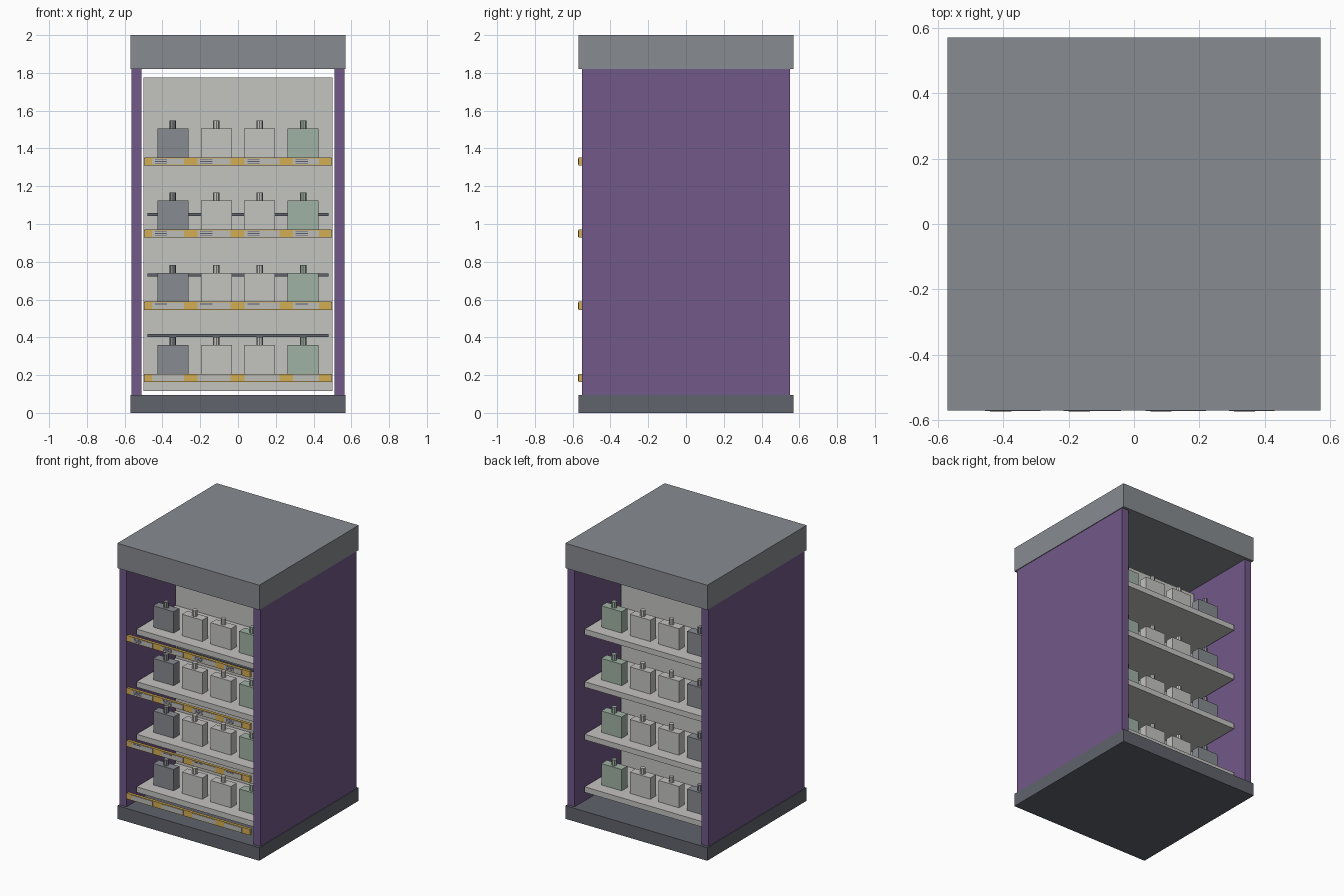
import bpy
import bmesh
from mathutils import Matrix, Vector

cube = bpy.data.objects.get("Cube")
if cube:
    bpy.data.objects.remove(cube, do_unlink=True)


def material(name, rgb):
    lin = [((c / 255 + 0.055) / 1.055) ** 2.4 for c in rgb] + [1]
    m = bpy.data.materials.new(name)
    m.use_nodes = True
    m.diffuse_color = lin
    m.node_tree.nodes["Principled BSDF"].inputs["Base Color"].default_value = lin
    return m


SLATE = material("slate grey", (135, 139, 144))
DARK = material("dark slate", (96, 99, 108))
PURPLE = material("purple", (114, 88, 138))
PALE = material("pale grey", (196, 195, 192))
GREEN = material("sage green", (160, 178, 164))
YELLOW = material("amber", (212, 174, 84))
LABEL = material("label grey", (188, 188, 184))
INK = material("ink", (88, 90, 112))


def add_box(bm, x, y, z):
    """Add a box given its (low, high) range on each axis."""
    size = Vector([r[1] - r[0] for r in (x, y, z)])
    mid = Vector([(r[0] + r[1]) / 2 for r in (x, y, z)])
    bmesh.ops.create_cube(bm, size=1, matrix=Matrix.Translation(mid) @ Matrix.Diagonal(size).to_4x4())


def finish(bm, name, mat):
    mesh = bpy.data.meshes.new(name)
    bm.to_mesh(mesh)
    bm.free()
    mesh.materials.append(mat)
    obj = bpy.data.objects.new(name, mesh)
    bpy.context.collection.objects.link(obj)
    return obj


def box(name, mat, x, y, z):
    bm = bmesh.new()
    add_box(bm, x, y, z)
    return finish(bm, name, mat)


def bottle(name, mat, x, y, z):
    """Flat rectangular bottle with a narrow neck."""
    bm = bmesh.new()
    add_box(bm, (x - 0.082, x + 0.082), (y - 0.032, y + 0.032), (z, z + 0.155))
    bmesh.ops.create_cone(bm, cap_ends=True, segments=8, radius1=0.018, radius2=0.018,
                          depth=0.045, matrix=Matrix.Translation((x, y, z + 0.175)))
    return finish(bm, name, mat)


# Cabinet shell
H = 0.57
box("base", DARK, (-H, H), (-H, H), (0, 0.095))
box("canopy", SLATE, (-H, H), (-H, H), (1.82, 2))
for side, s in (("left", 1), ("right", -1)):
    box(side + "_panel", PURPLE, sorted((s * 0.51, s * 0.565)), (-0.55, 0.55), (0.095, 1.82))
box("divider_panel", PALE, (-0.5, 0.5), (0.0, 0.03), (0.115, 1.775))

# Rails on the divider
for i in range(3):
    z = 0.41 + 0.32 * i
    box(f"rail_{i + 1}", DARK, (-0.48, 0.48), (-0.02, 0.0), (z - 0.007, z + 0.007))

# Shelves with bottles on both sides and a price strip in front
labels = [(-0.455, -0.285), (-0.215, -0.04), (0.035, 0.22), (0.29, 0.43)]
bottle_mats = [SLATE, PALE, PALE, GREEN]
for row in range(4):
    z = 0.205 + 0.3817 * row
    box(f"shelf_{row + 1}", PALE, (-0.5, 0.5), (-0.45, 0.45), (z - 0.04, z))
    for side, y in (("front", -0.33), ("back", 0.33)):
        for i, mat in enumerate(bottle_mats):
            bottle(f"{side}_bottle_{row + 1}_{i + 1}", mat, -0.345 + 0.23 * i, y, z)

    box(f"price_strip_{row + 1}", YELLOW, (-0.495, 0.495), (-0.57, -0.55), (z - 0.041, z + 0.002))
    tags, lines = bmesh.new(), bmesh.new()
    for low, high in labels:
        add_box(tags, (low, high), (-0.572, -0.57), (z - 0.036, z - 0.003))
        for k in range((0, 1, 3, 3)[row]):
            top = z - 0.008 - 0.009 * k
            add_box(lines, (low + 0.015, low + 0.08), (-0.573, -0.572), (top - 0.004, top))
    finish(tags, f"price_labels_{row + 1}", LABEL)
    if row:
        finish(lines, f"label_lines_{row + 1}", INK)
    else:
        lines.free()
